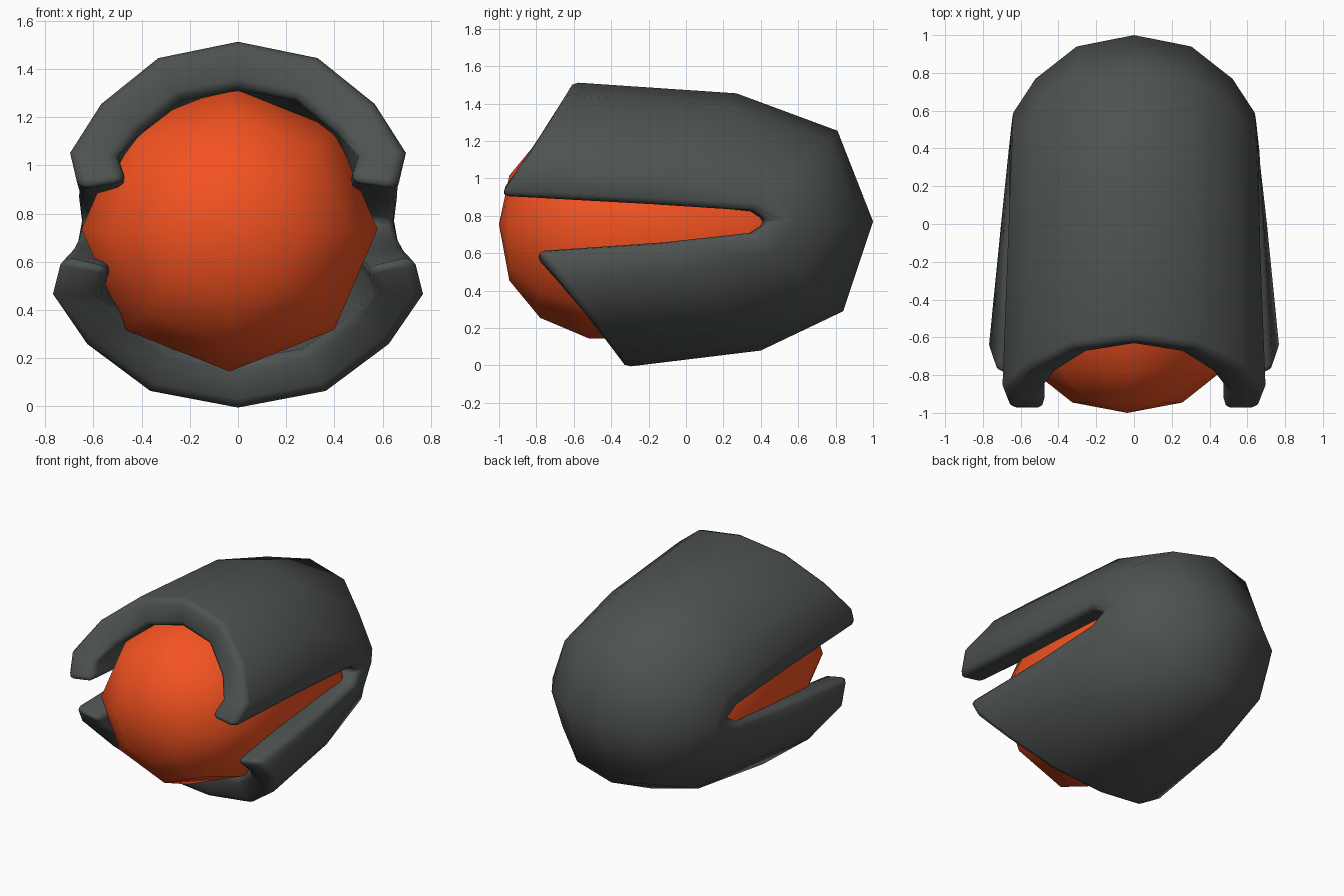
import bpy, bmesh, math

if "Cube" in bpy.data.objects:
    bpy.data.objects.remove(bpy.data.objects["Cube"])


def finish(name, bm, color):
    mesh = bpy.data.meshes.new(name)
    bm.to_mesh(mesh)
    bm.free()
    ob = bpy.data.objects.new(name, mesh)
    bpy.context.collection.objects.link(ob)
    mat = bpy.data.materials.new(name + "_color")
    mat.diffuse_color = (*color, 1)
    mat.use_nodes = True
    mat.node_tree.nodes["Principled BSDF"].inputs["Base Color"].default_value = mat.diffuse_color
    mesh.materials.append(mat)
    for p in mesh.polygons:
        p.use_smooth = True
    return ob


# Shell: rows wrap from upper front lip, over the back, to lower front lip.
# Each row: middle (y, z), side slot edge (x, y, z), inward curl of the edge
rows = [
    ((-0.62, 1.515), (0.66, -0.99, 0.90), 0.09),
    ((0.27, 1.455), (0.655, -0.22, 0.86), 0.05),
    ((0.81, 1.255), (0.665, 0.35, 0.83), 0),
    ((1.00, 0.77), (0.66, 0.45, 0.77), 0),
    ((0.84, 0.29), (0.67, 0.35, 0.71), 0),
    ((0.40, 0.08), (0.69, -0.12, 0.665), 0.05),
    ((-0.34, -0.01), (0.73, -0.80, 0.62), 0.09),
]
# Cross-section curve: (fraction of width, fraction of drop towards the edge)
arc = [(0, 0), (0.46, 0.11), (0.79, 0.42), (0.97, 0.75), (1, 1)]
section = [(-w, d) for w, d in arc[:0:-1]] + arc

bm = bmesh.new()
grid = []
for (my, mz), (ex, ey, ez), curl in rows:
    grid.append([bm.verts.new((ex * w * (1 + curl * (d < 1)),
                               my + (ey - my) * d, mz + (ez - mz) * d))
                 for w, d in section])
for a, b in zip(grid, grid[1:]):
    for i in range(len(section) - 1):
        bm.faces.new((a[i], a[i + 1], b[i + 1], b[i]))
shell = finish("outer_shell", bm, (0.075, 0.085, 0.08))

# Thick wall with a rounded lip
solid = shell.modifiers.new("wall", 'SOLIDIFY')
solid.thickness = 0.2
solid.offset = -1
bevel = shell.modifiers.new("lip", 'BEVEL')
bevel.width = 0.042
bevel.segments = 2
bevel.limit_method = 'ANGLE'
bevel.angle_limit = math.radians(62)
bevel.use_clamp_overlap = False

# Core: eight-sided rounded capsule along y, (y, radius) rings
rings = [(-0.945, 0.28), (-0.78, 0.48), (-0.52, 0.59), (-0.1, 0.59),
         (0.35, 0.59), (0.6, 0.42)]
sides = 8
cx, cz = -0.035, 0.735
bm = bmesh.new()
loops = []
for y, r in rings:
    loops.append([bm.verts.new((cx + 1.04 * r * math.cos(math.tau * i / sides), y,
                                cz + r * math.sin(math.tau * i / sides)))
                  for i in range(sides)])
front = bm.verts.new((cx, -1.0, cz + 0.02))
back = bm.verts.new((cx, 0.7, cz))
for i in range(sides):
    j = (i + 1) % sides
    for a, b in zip(loops, loops[1:]):
        bm.faces.new((a[i], a[j], b[j], b[i]))
    bm.faces.new((front, loops[0][j], loops[0][i]))
    bm.faces.new((back, loops[-1][i], loops[-1][j]))
bmesh.ops.recalc_face_normals(bm, faces=bm.faces)
finish("inner_core", bm, (0.9, 0.085, 0.015))
